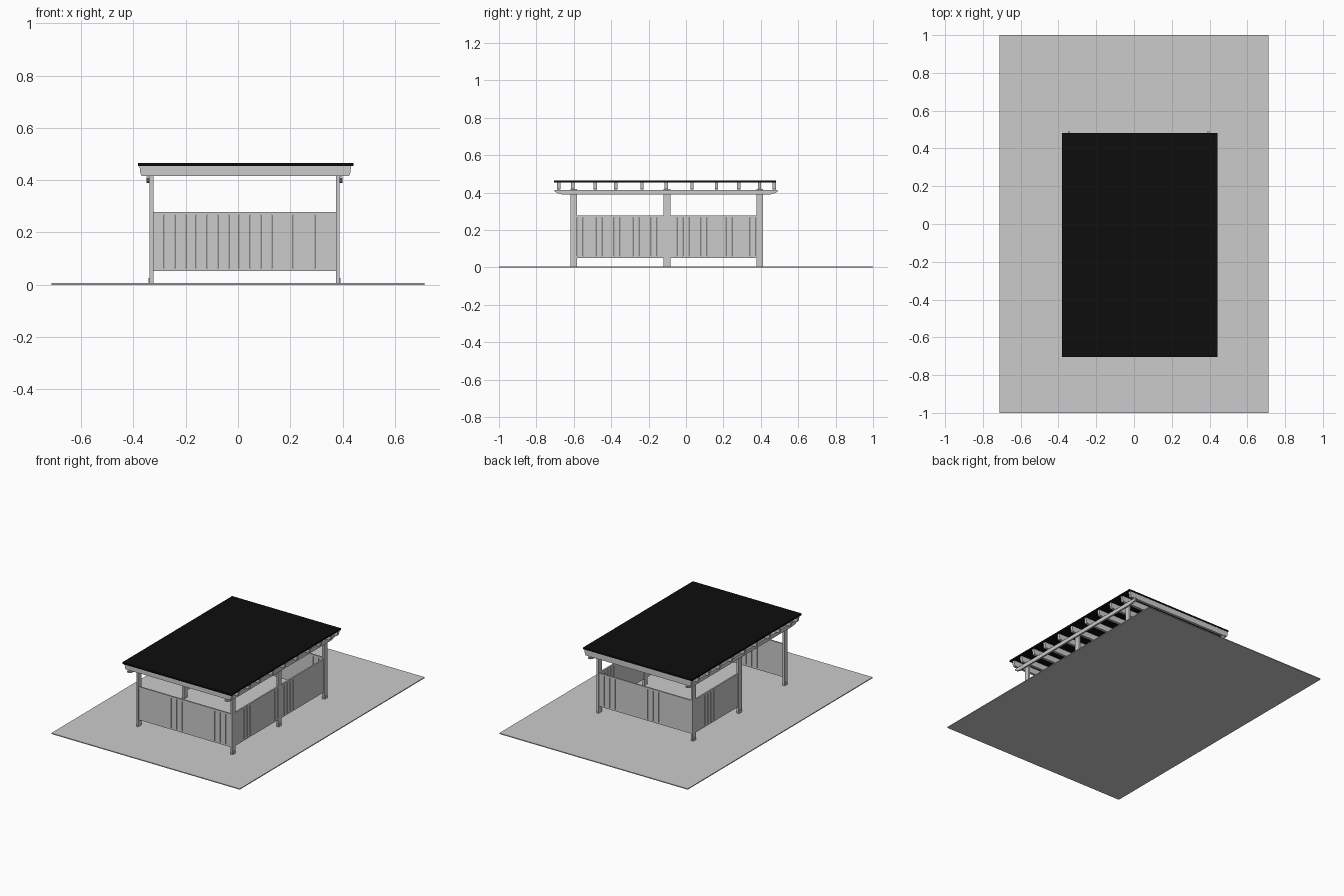
import bpy, bmesh

if "Cube" in bpy.data.objects:
    bpy.data.objects.remove(bpy.data.objects["Cube"])

black = bpy.data.materials.new("roof_black")
black.diffuse_color = (0.004, 0.004, 0.004, 1)
black.use_nodes = True
black.node_tree.nodes["Principled BSDF"].inputs["Base Color"].default_value = black.diffuse_color


def mesh_object(name, bm, mat=None):
    bmesh.ops.recalc_face_normals(bm, faces=bm.faces)
    me = bpy.data.meshes.new(name)
    bm.to_mesh(me)
    bm.free()
    ob = bpy.data.objects.new(name, me)
    bpy.context.collection.objects.link(ob)
    if mat:
        me.materials.append(mat)
    return ob


def add_box(bm, x, y, z):
    vs = bmesh.ops.create_cube(bm, size=1)["verts"]
    for v in vs:
        for i, (a, b) in enumerate((x, y, z)):
            v.co[i] = a if v.co[i] < 0 else b


def box(name, x, y, z, mat=None):
    bm = bmesh.new()
    add_box(bm, x, y, z)
    return mesh_object(name, bm, mat)


def extrude_profile(name, pts, axis, start, width):
    # pts are (along, z); axis is the extrusion direction, 0 = x, 1 = y
    bm = bmesh.new()
    rings = []
    for d in (start, start + width):
        rings.append([bm.verts.new((d, p, z) if axis == 0 else (p, d, z)) for p, z in pts])
    bm.faces.new(rings[0])
    bm.faces.new(rings[1])
    n = len(pts)
    for i in range(n):
        j = (i + 1) % n
        bm.faces.new((rings[0][i], rings[0][j], rings[1][j], rings[1][i]))
    return mesh_object(name, bm)


def wall(name, axis, a, b, centre, pitch):
    # two rails with vertical boards between, running along x (0) or y (1)
    t, gap = 0.005, 0.0008
    bm = bmesh.new()

    def piece(p, q, z):
        across = (centre - t, centre + t)
        if axis == 0:
            add_box(bm, (p, q), across, z)
        else:
            add_box(bm, across, (p, q), z)

    piece(a, b, (0.052, 0.062))
    piece(a, b, (0.267, 0.279))
    n = round((b - a) / pitch)
    w = (b - a) / n
    for i in range(n):
        piece(a + i * w + gap, a + (i + 1) * w - gap, (0.062, 0.267))
    return mesh_object(name, bm)


# Ground slab and flat roof
box("base_slab", (-0.713, 0.713), (-1, 1), (0, 0.006))
box("roof_panel", (-0.382, 0.442), (-0.705, 0.482), (0.455, 0.466), black)

# Posts with foot plates on the outer face
for side, x0, out in (("left", -0.338, -1), ("right", 0.374, 1)):
    for row, y0, y1 in (("front", -0.617, -0.582), ("middle", -0.12, -0.083), ("back", 0.376, 0.411)):
        box(f"{side}_{row}_post", (x0, x0 + 0.014), (y0, y1), (0, 0.42))
        px = x0 - 0.004 if out < 0 else x0 + 0.014
        box(f"{side}_{row}_foot_plate", (px, px + 0.004), (y0 + 0.006, y1 - 0.006), (0.004, 0.026))

# Long side beams with rounded lower ends
beam = [(-0.702, 0.415), (-0.702, 0.406), (-0.69, 0.398), (-0.67, 0.392), (-0.645, 0.389),
        (0.433, 0.389), (0.458, 0.392), (0.478, 0.398), (0.49, 0.406), (0.49, 0.415)]
extrude_profile("left_beam", beam, 0, -0.350, 0.012)
extrude_profile("right_beam", beam, 0, 0.388, 0.012)

# Cross rafters under the roof
rafter = [(-0.377, 0.455), (-0.373, 0.425), (-0.368, 0.416), (0.424, 0.416), (0.429, 0.425), (0.433, 0.455)]
for i, y in enumerate((-0.68, -0.605, -0.485, -0.375, -0.235, -0.105, 0.032, 0.163, 0.282, 0.393, 0.471)):
    extrude_profile(f"rafter_{i + 1}", rafter, 1, y - 0.009, 0.018)

# Boarded walls, left front bay stays open
wall("front_wall", 0, -0.324, 0.376, -0.606, 0.041)
wall("back_wall", 0, -0.324, 0.376, 0.400, 0.041)
wall("right_front_wall", 1, -0.582, -0.12, 0.380, 0.032)
wall("right_back_wall", 1, -0.083, 0.376, 0.380, 0.032)
wall("left_back_wall", 1, -0.083, 0.376, -0.331, 0.032)
